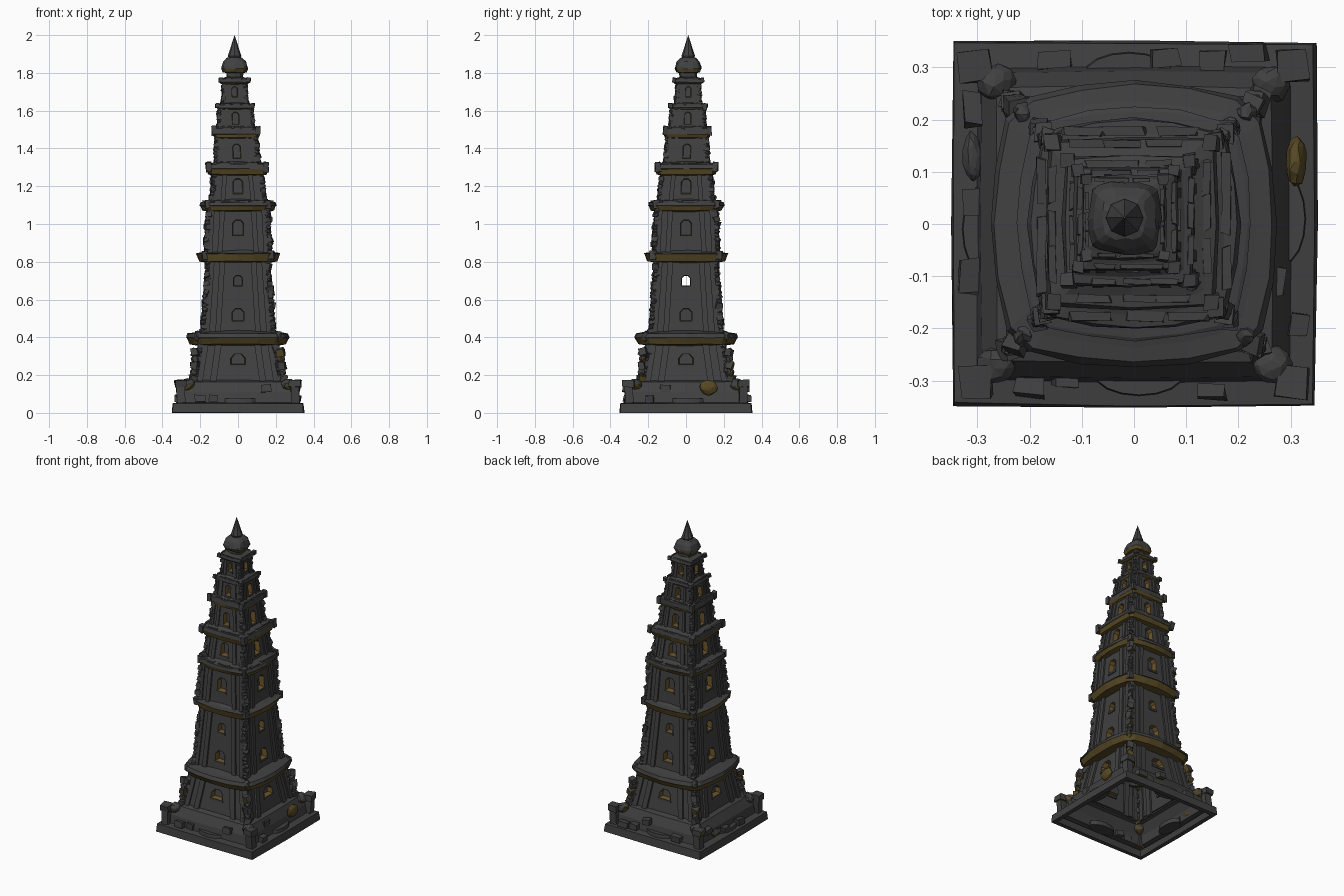
import bpy, bmesh, math, random
from mathutils import Vector, Matrix, Euler

if "Cube" in bpy.data.objects:
    bpy.data.objects.remove(bpy.data.objects["Cube"])

random.seed(7)


def material(name, col):
    m = bpy.data.materials.new(name)
    m.diffuse_color = (*col, 1)
    m.use_nodes = True
    m.node_tree.nodes["Principled BSDF"].inputs["Base Color"].default_value = m.diffuse_color
    return m


STONE = material("dark stone", (0.052, 0.052, 0.053))
OLIVE = material("olive stone", (0.095, 0.066, 0.018))
AMBER = material("amber reveal", (0.15, 0.088, 0.022))


def lean(p):
    # the upper storeys drift slightly off centre
    t = min(max((p[2] - 1.2) / 0.5, 0), 1)
    return Vector((p[0] - 0.018 * t, p[1] + 0.012 * t, p[2]))


def finish(name, bm, rule=None):
    me = bpy.data.meshes.new(name)
    bm.normal_update()
    if rule:
        for f in bm.faces:
            f.material_index = 1 if rule(f) else 0
    bm.to_mesh(me)
    bm.free()
    for m in (STONE, OLIVE, AMBER):
        me.materials.append(m)
    ob = bpy.data.objects.new(name, me)
    bpy.context.collection.objects.link(ob)
    return ob


SQUARE = [(-1, -1), (0, -1.01), (1, -1), (1.01, 0), (1, 1), (0, 1.01), (-1, 1), (-1.01, 0)]
ROUND, SOFT = [], []
for c, s in [(1, 0), (0, 1), (-1, 0), (0, -1)]:
    for x, y in [(-.76, -.92), (-.4, -1), (0, -1.03), (.4, -1), (.76, -.92)]:
        ROUND.append((x * c - y * s, x * s + y * c))
    for x, y in [(-.88, -.97), (0, -1.01), (.88, -.97)]:
        SOFT.append((x * c - y * s, x * s + y * c))
OCTAGON = [(math.cos(i * math.pi / 4), math.sin(i * math.pi / 4)) for i in range(8)]


def loft(name, shape, profile, rule=None, rough=0.0):
    bm = bmesh.new()
    rings = []
    for r, z in profile:
        j = lambda: random.uniform(-rough, rough)
        rings.append([bm.verts.new(lean((x * r + j(), y * r + j(), max(0, z + j() * .5)))) for x, y in shape])
    n = len(shape)
    for a, b in zip(rings, rings[1:]):
        for i in range(n):
            bm.faces.new((a[i], a[(i + 1) % n], b[(i + 1) % n], b[i]))
    return finish(name, bm, rule)


def side_point(k, u, d, z):
    # point on side k: u along the wall, d outward from the axis
    c, s = [(1, 0), (0, 1), (-1, 0), (0, -1)][k]
    return lean((u * c + d * s, u * s - d * c, z))


def wall(name, z0, r0, z1, r1, windows):
    # four tapered walls with arched openings and amber reveals
    bm = bmesh.new()
    rad = lambda z: r0 + (r1 - r0) * (z - z0) / (z1 - z0)

    def face(k, pts, mat=0):
        f = bm.faces.new([bm.verts.new(side_point(k, *p)) for p in pts])
        f.material_index = mat

    for k in range(4):
        def quad(ua, ub, za, zb):
            face(k, [(ua or -rad(za), rad(za), za), (ub or rad(za), rad(za), za),
                     (ub or rad(zb), rad(zb), zb), (ua or -rad(zb), rad(zb), zb)])
        low = z0
        for zc, w, h, through in windows:
            a, b = zc - h, zc + h
            quad(None, None, low, a)
            quad(None, -w, a, b)
            quad(w, None, a, b)
            low = b
            hole = [(-w, a), (w, a), (w, b - w * .6), (w * .45, b), (-w * .45, b), (-w, b - w * .6)]
            for s in (1, -1):  # spandrels of the arch
                tri = [(s * w, b - w * .6), (s * w, b), (s * w * .45, b)]
                face(k, [(u, rad(z), z) for u, z in tri[::s]])
            for (ua, za), (ub, zb) in zip(hole, hole[1:] + hole[:1]):
                face(k, [(ua, rad(za) + .003, za), (ub, rad(zb) + .003, zb),
                         (ub * .88, rad(zb) - .03, zc + (zb - zc) * .92),
                         (ua * .88, rad(za) - .03, zc + (za - zc) * .92)], 2)
            if not (through and k % 2):
                face(k, [(u * .88, rad(z) - .03, zc + (z - zc) * .92) for u, z in hole])
        quad(None, None, low, z1)
    return finish(name, bm)


def bar(bm, k, ua, da, za, ub, db, zb, w, t):
    # slanted strip lying on side k
    v = [bm.verts.new(side_point(k, u + s * w, d + e, z))
         for u, d, z in ((ua, da, za), (ub, db, zb))
         for s, e in ((-1, -t), (1, -t), (1, t), (-1, t))]
    for i in range(4):
        j = (i + 1) % 4
        bm.faces.new((v[j], v[i], v[i + 4], v[j + 4]))
    bm.faces.new(v[:4])
    bm.faces.new(v[:3:-1])
    bmesh.ops.recalc_face_normals(bm, faces=bm.faces)


def rock(bm, loc, size, boxy=False, jit=0.2, turn=0.4):
    rot = Euler([random.uniform(-turn, turn) for _ in range(3)]).to_matrix().to_4x4()
    m = Matrix.Translation(lean(loc)) @ rot @ Matrix.Diagonal((*size, 1))
    if boxy:
        vs = bmesh.ops.create_cube(bm, size=2, matrix=m)["verts"]
    else:
        vs = bmesh.ops.create_icosphere(bm, subdivisions=2, radius=1.05, matrix=m)["verts"]
    for v in vs:
        v.co += Vector([random.uniform(-jit, jit) * s for s in size])


under = lambda f: f.normal.z < -0.35
CORNERS = [(-1, -1), (1, -1), (1, 1), (-1, 1)]

# hollow base plate and sloping plinth
loft("base_plinth", SQUARE, [(.315, .04), (.32, 0), (.348, 0), (.345, .05), (.30, .055),
                             (.29, .11), (.262, .165), (.225, .175)], rough=.003)

# storeys: z0, r0, z1, r1, windows (centre, half width, half height, see-through)
tiers = [
    (.165, .235, .37, .198, [(.285, .04, .028, False)]),
    (.42, .19, .81, .158, [(.52, .032, .033, False), (.70, .024, .028, True)]),
    (.84, .172, 1.08, .158, [(.98, .03, .042, False)]),
    (1.11, .145, 1.27, .128, [(1.2, .026, .04, False)]),
    (1.31, .118, 1.46, .105, [(1.385, .021, .038, False)]),
    (1.50, .096, 1.62, .086, [(1.56, .018, .032, False)]),
    (1.63, .068, 1.75, .06, [(1.70, .015, .027, False)]),
]
stones = bmesh.new()
ribs = bmesh.new()
for n, (z0, r0, z1, r1, wins) in enumerate(tiers):
    wall(f"storey_wall_{n + 1}", z0, r0, z1, r1, wins)
    for k in range(4):
        for s in (-1, 1):
            bar(ribs, k, s * r0 * .56, r0, z0, s * r1 * .52, r1, z1, .06 * r0 + .003, .04 * r0 + .003)
            bar(ribs, k, s * r0 * .86, r0, z0, s * r1 * .86, r1, z1, .05 * r0 + .003, .03 * r0 + .003)
        for zc, w, h, t in wins:  # window sills
            d = r0 + (r1 - r0) * (zc - h - z0) / (z1 - z0)
            bar(ribs, k, 0, d, zc - h - .012, 0, d, zc - h, w * 1.15, .007)
    # stacked rubble on the corners
    size = .045 * r0 + .008
    count = int((z1 - z0) / (size * 1.35))
    for sx, sy in CORNERS:
        for i in range(count):
            t = (i + .5) / count
            r = r0 + (r1 - r0) * t - .004
            g = size * random.uniform(.75, 1.1)
            rock(stones, (sx * r + random.uniform(-.003, .003), sy * r + random.uniform(-.003, .003),
                          z0 + (z1 - z0) * t), (g, g, g * .85), random.random() < .4, .22)
finish("corner_rubble", stones, lambda f: f.normal.z < -.85)
finish("wall_ribs", ribs)

# cornices: z0, z1, outer radius, radius below, radius above, outline, olive height share
bands = [(.355, .425, .266, .195, .18, ROUND, .6), (.795, .85, .217, .155, .165, ROUND, .85),
         (1.065, 1.12, .197, .155, .14, ROUND, .55), (1.255, 1.32, .165, .125, .112, SOFT, .55),
         (1.45, 1.51, .126, .102, .09, SOFT, .4), (1.605, 1.635, .10, .084, .06, SOFT, .3),
         (1.74, 1.77, .08, .058, .035, SOFT, .3)]
blocks = bmesh.new()
for n, (z0, z1, R, ra, rb, shape, share) in enumerate(bands):
    h = z1 - z0
    split = z0 + h * share
    loft(f"cornice_{n + 1}", shape,
         [(ra, z0), (R * .93, z0 + h * .12), (R * .985, split), (R, split + .002),
          (R * .97, z1 - .004), (R * .86, z1), (rb, z1 + .012)],
         lambda f: f.calc_center_median().z < split + .001 and f.normal.z < .3, rough=.003)
    for sx, sy in CORNERS:  # corner blocks
        c = R * (.8 if shape is ROUND else .92)
        g = .05 * R + .006
        rock(blocks, (sx * c, sy * c, z0 + h * .72), (g, g, h * .38), n != 0, .2, .15)
    if n > 1:  # worn coping slabs
        for k in range(4):
            for u in (-.42, .1, .5):
                p = side_point(k, u * R, R * .9, z1)
                a, b = R * .2, R * .045
                rock(blocks, (p.x + (.018 if z1 > 1.5 else 0), p.y - (.012 if z1 > 1.5 else 0), z1 - .002),
                     (a, b, .006) if k % 2 == 0 else (b, a, .006), True, .2, .04)
finish("cornice_blocks", blocks, under)

# domed cap and spire
loft("cap_dome", ROUND, [(.042, 1.765), (.045, 1.80), (.060, 1.803), (.068, 1.822), (.066, 1.835),
                         (.058, 1.86), (.04, 1.878), (.02, 1.885)],
     lambda f: 1.797 < f.calc_center_median().z < 1.823, rough=.003)
loft("spire", OCTAGON, [(.03, 1.875), (.036, 1.89), (.024, 1.925), (.012, 1.965), (.0005, 2.0)])

# boulders, posts and bricks on the base
rubble = bmesh.new()
for sx, sy in CORNERS:
    rock(rubble, (sx * .303, sy * .303, .10), (.022, .022, .05), True, .12, .1)
    rock(rubble, (sx * .303, sy * .303, .155), (.03, .03, .018), True, .15, .1)
    rock(rubble, (sx * .265, sy * .27, .15), (.036, .034, .03), False, .12)
    for i in range(5):  # loose stones climbing to the walls
        r = .238 - i * .003
        rock(rubble, (sx * r, sy * r, .18 + i * .035), (.018, .018, .02), i % 2 == 0)
rock(rubble, (.31, .12, .135), (.02, .047, .038), False, .1, .1)
rock(rubble, (-.31, .13, .09), (.018, .045, .02), False, .1, .1)
for x, y in [(-.31, .22), (-.15, .315), (.06, .32), (.15, .31), (.22, .33), (-.315, -.1), (-.31, .04),
             (-.2, -.31), (-.13, -.295), (.15, -.32), (.315, -.19), (.27, -.11)]:
    a, b = random.uniform(.018, .034), random.uniform(.014, .02)
    side = abs(x) > abs(y)
    rock(rubble, (x, y, random.choice((.075, .075, .13))), (b, a, .018) if side else (a, b, .018), True, .2, .12)
finish("base_rubble", rubble,
       lambda f: f.normal.z < -.2 or (f.calc_center_median() - Vector((.31, .12, .135))).length < .055)

# half-round steps on each side
steps = bmesh.new()
for k in range(4):
    p = side_point(k, .01, .285, .06)
    bmesh.ops.create_cone(steps, cap_ends=True, segments=16, radius1=.09, radius2=.085, depth=.03,
                          matrix=Matrix.Translation(p) @ Matrix.Diagonal(
                              (1, .5, 1, 1) if k % 2 == 0 else (.5, 1, 1, 1)))
finish("half_round_steps", steps)
